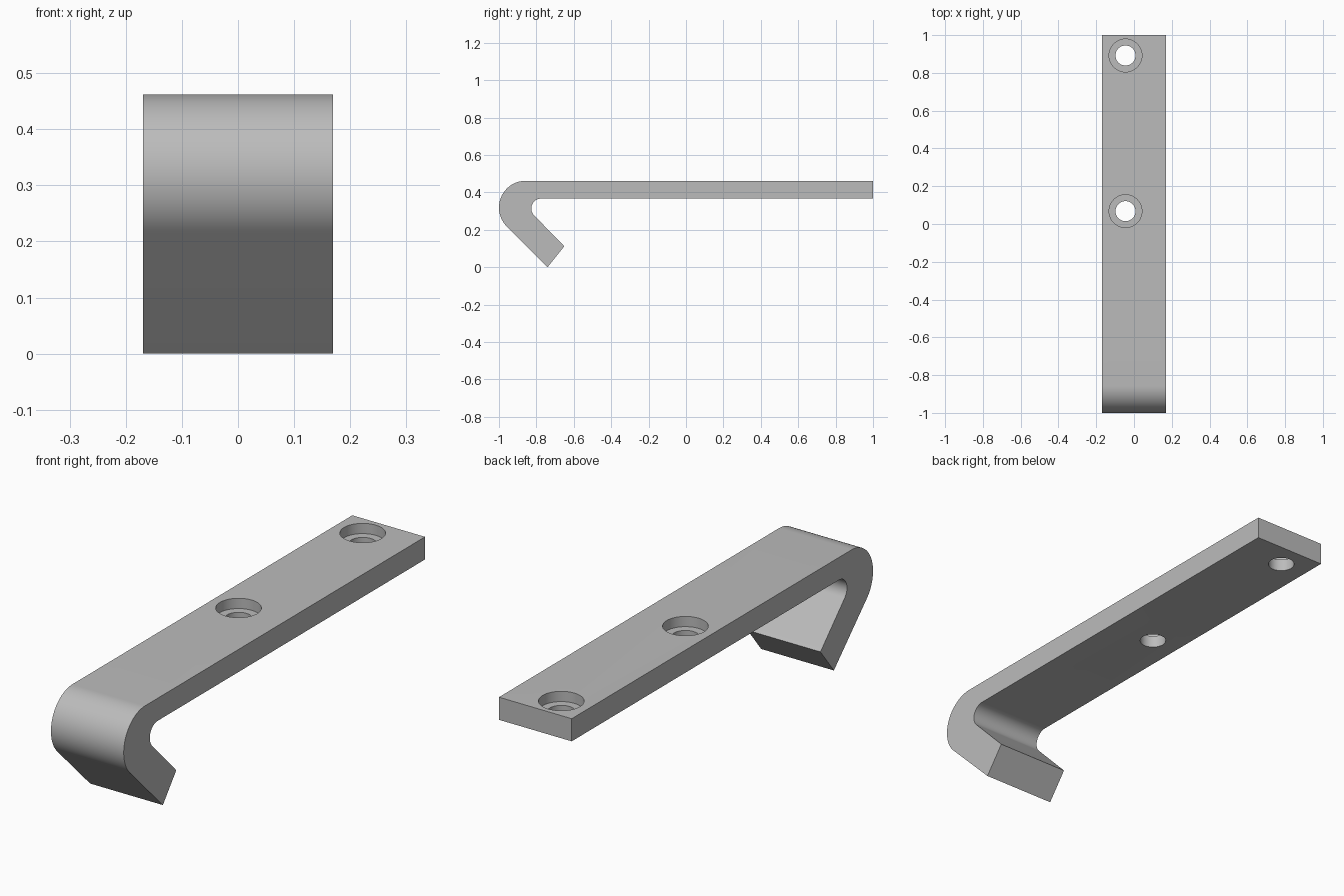
import bpy, bmesh
from math import sin, cos, pi, radians
from mathutils import Matrix

cube = bpy.data.objects.get("Cube")
if cube:
    bpy.data.objects.remove(cube)

HALF_W = 0.169
TOP, UNDER = 0.462, 0.367

steel = bpy.data.materials.new("grey steel")
steel.use_nodes = True
GREY = (0.5, 0.5, 0.5, 1)
steel.diffuse_color = GREY
steel.node_tree.nodes["Principled BSDF"].inputs["Base Color"].default_value = GREY


def make_object(name, bm):
    bmesh.ops.recalc_face_normals(bm, faces=bm.faces)
    mesh = bpy.data.meshes.new(name)
    bm.to_mesh(mesh)
    bm.free()
    mesh.materials.append(steel)
    obj = bpy.data.objects.new(name, mesh)
    bpy.context.collection.objects.link(obj)
    return obj


def bend(y, z, r, steps):
    """Arc from straight up round to the 45 degree lower leg."""
    angles = [radians(90 + 135 * i / steps) for i in range(steps + 1)]
    return [(y + r * cos(a), z + r * sin(a)) for a in angles]


# Side profile: flat bar, outer bend, hook tip, inner bend
outer = bend(-0.857, TOP - 0.143, 0.143, 32)
inner = bend(-0.774, UNDER - 0.053, 0.053, 24)
profile = [(1, UNDER), (1, TOP)] + outer + [(-0.74, 0), (-0.651, 0.112)] + inner[::-1]

bm = bmesh.new()
side = bm.faces.new([bm.verts.new((-HALF_W, y, z)) for y, z in profile])
ext = bmesh.ops.extrude_face_region(bm, geom=[side])
bmesh.ops.translate(bm, vec=(2 * HALF_W, 0, 0),
                    verts=[v for v in ext["geom"] if isinstance(v, bmesh.types.BMVert)])
hook = make_object("hook_bar", bm)


# Counterbored screw holes, each cut by one stepped plug
def stepped_plug(y):
    bm = bmesh.new()
    ledge = TOP - 0.043
    steps = [(0.053, UNDER - 0.05), (0.053, ledge), (0.087, ledge), (0.087, TOP + 0.05)]
    n = 48
    rings = [[bm.verts.new((r * cos(2 * pi * i / n), r * sin(2 * pi * i / n), z))
              for i in range(n)] for r, z in steps]
    for a, b in zip(rings, rings[1:]):
        for i in range(n):
            j = (i + 1) % n
            bm.faces.new((a[i], a[j], b[j], b[i]))
    bm.faces.new(rings[0][::-1])
    bm.faces.new(rings[-1])
    bm.transform(Matrix.Translation((-0.045, y, 0)))
    plug = make_object("hole_cutter", bm)
    plug.hide_render = True
    return plug


bpy.ops.object.select_all(action="DESELECT")
hook.select_set(True)
bpy.context.view_layer.objects.active = hook
for y in (0.892, 0.068):
    plug = stepped_plug(y)
    cut = hook.modifiers.new("screw_hole", "BOOLEAN")
    cut.operation = "DIFFERENCE"
    cut.solver = "EXACT"
    cut.object = plug
    bpy.ops.object.modifier_apply(modifier=cut.name)
    bpy.data.objects.remove(plug)

# Smooth bends and bores, crisp edges
bpy.ops.object.shade_smooth_by_angle(angle=radians(30))
